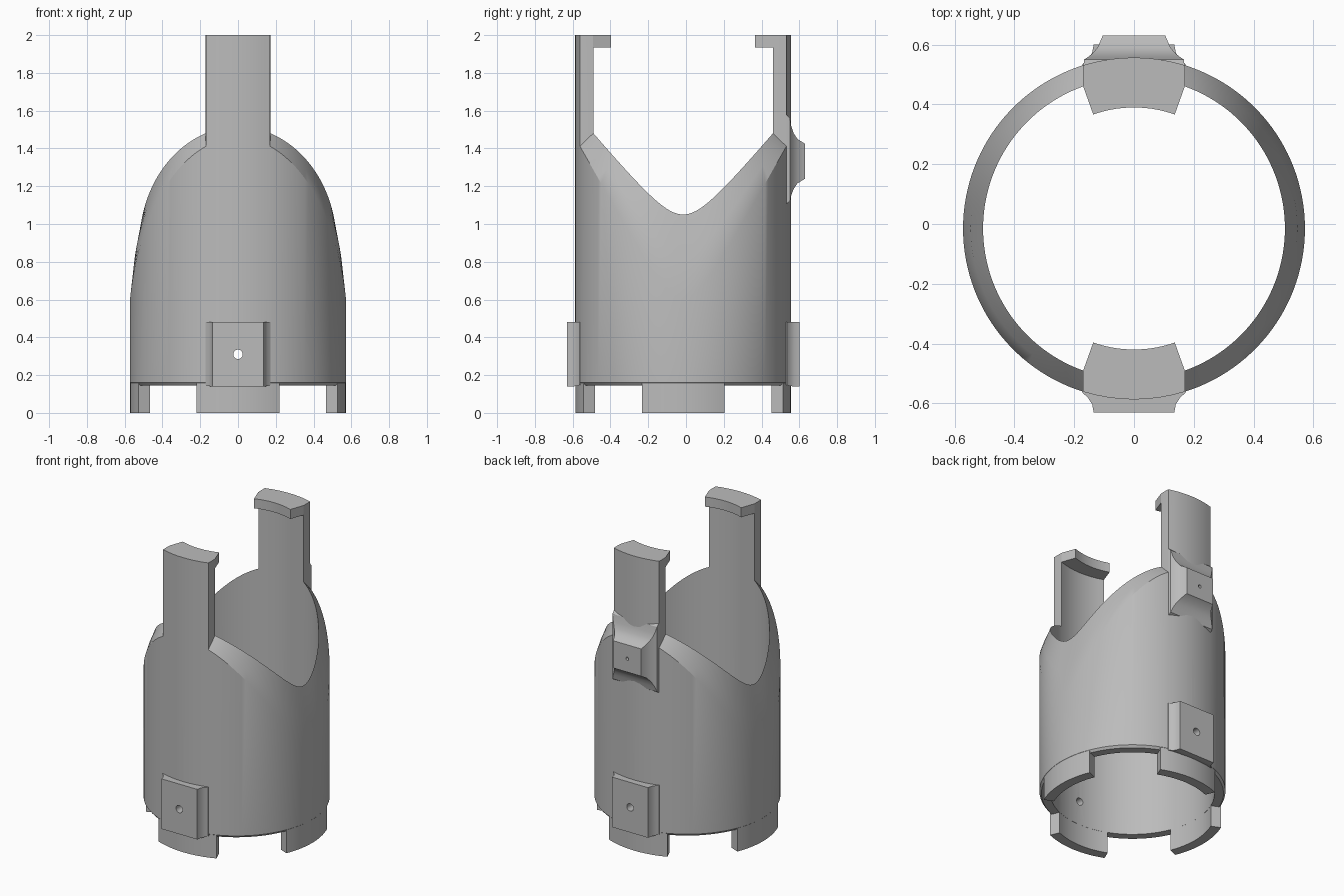
import bpy, bmesh
from math import sin, cos, asin, sqrt, radians, pi
from mathutils import Matrix

if "Cube" in bpy.data.objects:
    bpy.data.objects.remove(bpy.data.objects["Cube"])

CY = -0.015                   # ring axis offset
RO, RI = 0.572, 0.505         # wall radii
ARM = 0.17                    # half width of an arm
LIP = 0.145                   # lower end of the wall
A, B = asin(ARM / RO), asin(ARM / RI)

gray = bpy.data.materials.new("plain_gray")
gray.use_nodes = True
color = (0.5, 0.5, 0.5, 1)
gray.diffuse_color = color
gray.node_tree.nodes["Principled BSDF"].inputs["Base Color"].default_value = color


def loft(name, loops, ring=False):
    """Skin a row of equal closed loops, capping both ends unless it is a ring."""
    bm = bmesh.new()
    rows = [[bm.verts.new(p) for p in loop] for loop in loops]
    pairs = list(zip(rows, rows[1:])) + ([(rows[-1], rows[0])] if ring else [])
    for a, b in pairs:
        for i in range(len(a)):
            j = (i + 1) % len(a)
            bm.faces.new((a[i], a[j], b[j], b[i]))
    if not ring:
        bm.faces.new(rows[0])
        bm.faces.new(rows[-1])
    bmesh.ops.remove_doubles(bm, verts=bm.verts, dist=1e-5)
    bmesh.ops.recalc_face_normals(bm, faces=bm.faces)
    mesh = bpy.data.meshes.new(name)
    bm.to_mesh(mesh)
    bm.free()
    obj = bpy.data.objects.new(name, mesh)
    bpy.context.collection.objects.link(obj)
    mesh.materials.append(gray)
    return obj


def polar(r, phi, z):
    """Point at an angle counted from the front."""
    return (r * sin(phi), CY - r * cos(phi), z)


def spread(a, b, n):
    return [a + (b - a) * i / n for i in range(n + 1)]


def saddle(y, low, slope, blunt):
    return low + sqrt(blunt ** 2 + (slope * y) ** 2) - blunt


# Wall with two arms and scooped, bevelled sides
def column(po, pi_, is_arm):
    if is_arm:
        zo = saddle(RO * cos(A), 0.6, 1.8, 0.19)
        zi = saddle(RI * cos(B), 1.05, 1.2, 0.163)
        tops = (2, 2, 2)
    else:
        zo = saddle(RO * cos(po), 0.6, 1.8, 0.19)
        zi = saddle(RI * cos(pi_), 1.05, 1.2, 0.163)
        tops = (zo, (zo + zi) / 2, zi)
    po_mid = (po + pi_) / 2
    r_mid = (RO + RI) / 2 + 0.008 * sin(po) ** 2
    return [polar(RI, pi_, LIP), polar(RO - 0.012, po, LIP), polar(RO, po, LIP + 0.015),
            polar(RO, po, zo), polar(RO, po, tops[0]), polar(r_mid, po_mid, tops[1]),
            polar(RI, pi_, tops[2]), polar(RI, pi_, zi)]


columns = []
for turn in (0, pi):
    for po, pi_ in zip(spread(-A, A, 8), spread(-B, B, 8)):
        columns.append(column(po + turn, pi_ + turn, True))
    for po, pi_ in zip(spread(A, pi - A, 56), spread(B, pi - B, 56)):
        columns.append(column(po + turn, pi_ + turn, False))
body = loft("body_wall", columns, ring=True)


def sector(name, r0, r1, mid, half, z0, z1):
    return loft(name, [[polar(r0, p, z0), polar(r1, p, z0), polar(r1, p, z1), polar(r0, p, z1)]
                       for p in spread(mid - half, mid + half, 14)])


parts = [body]

# Feet under the wall and hooks on the arms
for k, side in enumerate(("front", "left", "back", "right")):
    parts.append(sector(side + "_foot", RI + 0.0005, RO - 0.001, k * pi / 2,
                        radians(22.5), 0, LIP + 0.02))
for side, mid in (("front", 0), ("back", pi)):
    parts.append(sector(side + "_hook", 0.405, RI + 0.001, mid, B, 1.935, 2))


# Flared mounting pads: sections are (distance, half width, bottom, top)
def pad(name, sections, sign):
    return loft(name, [[(-w, CY + sign * d, z0), (w, CY + sign * d, z0),
                        (w, CY + sign * d, z1), (-w, CY + sign * d, z1)]
                       for d, w, z0, z1 in sections])


low = [(0.52, 0.175, 0.15, 0.48), (0.55, 0.172, 0.147, 0.48), (0.565, 0.155, 0.142, 0.48),
       (0.588, 0.14, 0.14, 0.48), (0.615, 0.135, 0.14, 0.48)]
high = [(0.535, 0.17, 1.1, 1.59), (0.565, 0.167, 1.12, 1.56), (0.573, 0.155, 1.155, 1.515),
        (0.585, 0.14, 1.185, 1.48), (0.605, 0.122, 1.215, 1.45), (0.645, 0.105, 1.24, 1.425)]
front_pad = pad("front_lower_pad", low, -1)
back_pad = pad("back_lower_pad", low, 1)
upper_pad = pad("back_upper_pad", high, 1)
parts += [front_pad, back_pad, upper_pad]


# Screw holes
def drill(targets, radius, y0, y1, z):
    cutter = loft("hole_cutter", [[(radius * cos(t), y, z + radius * sin(t))
                                   for t in spread(0, 2 * pi, 20)[:-1]] for y in (y0, y1)])
    cutter.hide_render = True
    for obj in targets:
        mod = obj.modifiers.new("hole", "BOOLEAN")
        mod.operation = "DIFFERENCE"
        mod.solver = "EXACT"
        mod.object = cutter
        bpy.context.view_layer.objects.active = obj
        bpy.ops.object.modifier_apply(modifier=mod.name)
    bpy.data.objects.remove(cutter)


drill([body, front_pad, back_pad], 0.025, -1, 1, 0.31)
drill([upper_pad], 0.011, 0.57, 1, 1.33)

# Smooth curved surfaces, keeping hard edges
bpy.ops.object.select_all(action="DESELECT")
for obj in parts:
    obj.select_set(True)
bpy.context.view_layer.objects.active = body
bpy.ops.object.shade_smooth_by_angle(angle=radians(28))
